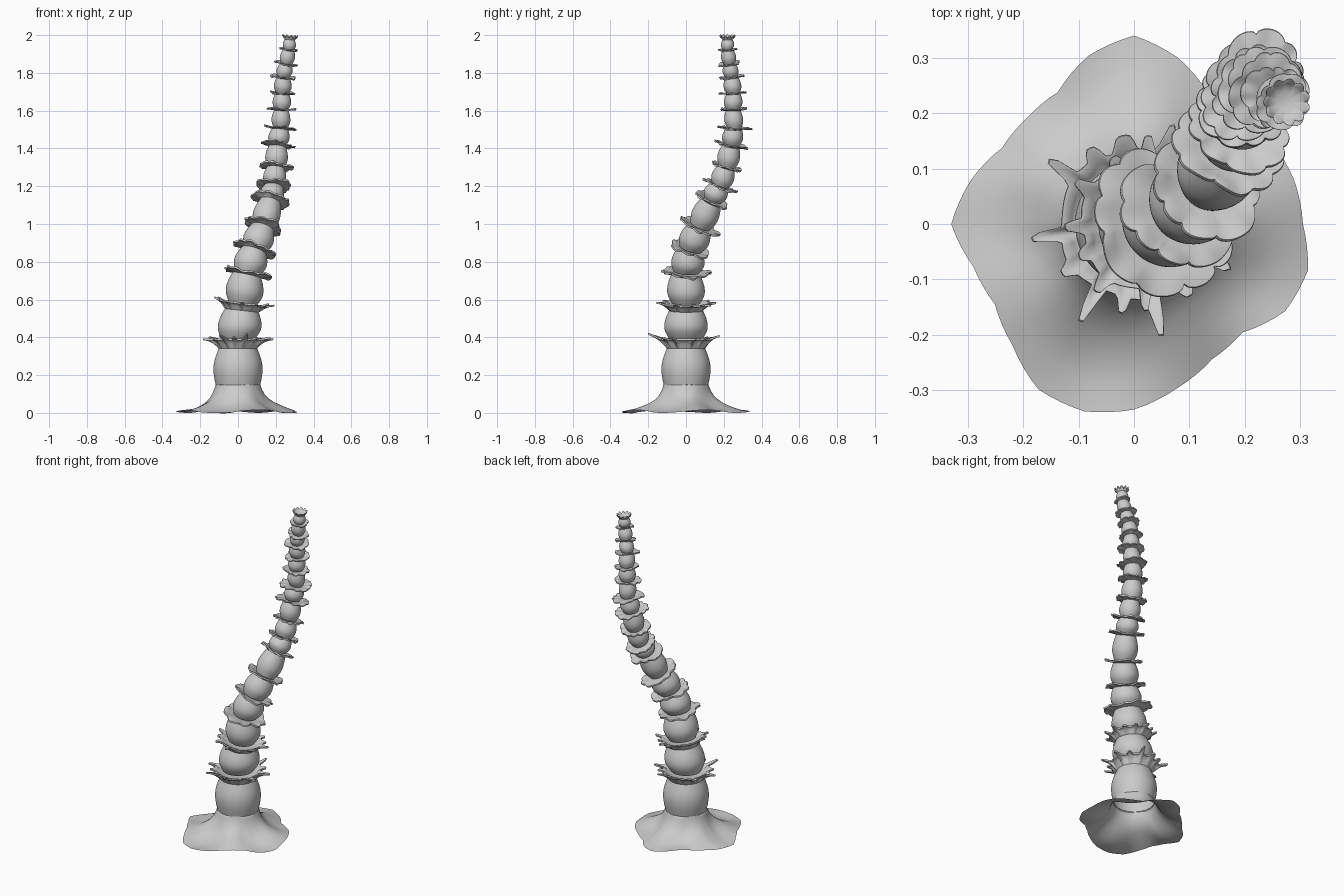
import bpy, math, random
from mathutils import Vector

if "Cube" in bpy.data.objects:
    bpy.data.objects.remove(bpy.data.objects["Cube"])

random.seed(4)
N = 144
TAU = 2 * math.pi

# neck centres along the curved spine, from the base to the tip
PATH = [Vector(p) for p in [
    (0, 0, .145), (0, 0, .39), (.025, 0, .58), (.05, 0, .745), (.09, .025, .87),
    (.135, .075, .99), (.175, .14, 1.13), (.19, .18, 1.205), (.2, .215, 1.305),
    (.21, .24, 1.42), (.225, .255, 1.51), (.23, .25, 1.61), (.235, .25, 1.695),
    (.24, .24, 1.78), (.255, .23, 1.85), (.27, .22, 1.925), (.275, .22, 1.988)]]
BEAD = [.13, .115, .1, .088, .081, .073, .064, .061, .06, .056, .05, .049, .047, .042, .04, .035]
FRILL = [.135, .122, .13, .112, .11, .098, .094, .086, .092, .09, .075, .07, .068, .06, .05, .042]
# spikes on the two lowest collars: angle, extra length, width in degrees
SPIKES = {
    0: [(188, .055, 4), (143, .055, 4), (68, .055, 4), (335, .06, 4), (284, .07, 4),
        (241, .07, 4), (262, .03, 4), (97, .03, 8), (215, .02, 5), (15, .06, 4), (40, .03, 5), (310, .025, 5), (120, .025, 6)],
    1: [(10, .045, 4), (35, .02, 6), (62, .03, 5), (90, .035, 5), (118, .02, 6), (150, .03, 5),
        (182, .035, 5), (205, .02, 6), (232, .03, 5), (268, .04, 4), (300, .025, 6), (335, .035, 5)]}


def loft(name, rings, cap_start=False, cap_end=False):
    n = len(rings[0])
    verts = [v for ring in rings for v in ring]
    faces = [(k * n + j, k * n + (j + 1) % n, (k + 1) * n + (j + 1) % n, (k + 1) * n + j)
             for k in range(len(rings) - 1) for j in range(n)]
    if cap_start:
        faces.append(tuple(reversed(range(n))))
    if cap_end:
        faces.append(tuple(range(len(verts) - n, len(verts))))
    me = bpy.data.meshes.new(name)
    me.from_pydata(verts, [], faces)
    ob = bpy.data.objects.new(name, me)
    bpy.context.collection.objects.link(ob)
    bpy.ops.object.select_all(action='DESELECT')
    ob.select_set(True)
    bpy.context.view_layer.objects.active = ob
    bpy.ops.object.shade_smooth_by_angle(angle=math.radians(45))
    return ob


def tangent(i):
    if i < 2:
        return Vector((0, 0, 1))
    return (PATH[min(i + 1, len(PATH) - 1)] - PATH[i - 1]).normalized()


def edge_profile(i):
    """Collar edge radius and height offset for each angle."""
    R, out = FRILL[i], []
    lobes, ph = random.choice([9, 10, 11]), random.random() * TAU
    ph2, ph3 = random.random() * TAU, random.random() * TAU
    for j in range(N):
        a = TAU * j / N
        if i in SPIKES:
            s = 0
            for deg, length, w in SPIKES[i]:
                d = (math.degrees(a) - deg + 180) % 360 - 180
                s = max(s, length * math.exp(-(d / w) ** 4))
            out.append((R + s + .004 * math.sin(5 * a + ph), s * .45 * (.5 + .5 * math.sin(2 * a + ph2))))
        elif i == len(BEAD) - 1:
            t = abs(math.sin(5.5 * a))          # toothed crown
            out.append((R * (.88 + .14 * t), .012 * t))
        else:
            lobe = abs(math.sin(lobes * a / 2 + .9 * math.sin(2 * a + ph))) ** .5
            r = R * (.88 + .13 * lobe + .07 * math.sin(2 * a + ph2) + .05 * math.sin(3 * a + ph3))
            out.append((r, R * .05 * math.sin(3 * a + ph2) + R * .03 * math.sin(lobes * a / 2 * 2 + ph3)))
    return out


# beads, each flaring at its top into a frilled collar
for i, rb in enumerate(BEAD):
    p0, p1, t0, t1 = PATH[i], PATH[i + 1], tangent(i), tangent(i + 1)
    crown = i == len(BEAD) - 1
    length = (p1 - p0).length

    def ring(f, radius, lift=None):
        c, t = p0.lerp(p1, f), t0.lerp(t1, f).normalized()
        u = Vector((0, 1, 0)).cross(t).normalized()
        v = t.cross(u)
        pts = []
        for j in range(N):
            a = TAU * j / N
            r = radius(j) if callable(radius) else radius
            h = lift(j) if lift else 0
            pts.append(c + u * (r * math.cos(a)) + v * (r * math.sin(a)) + t * h)
        return pts

    edge = edge_profile(i)
    top = .8 if i < 2 or crown else .9
    neck = rb * .8
    rings = []
    for k in range(13):
        s = k / 12
        low = .9 if i == 0 else .76
        w = low + (1 - low) * math.sin(s / .45 * math.pi / 2) if s < .45 else \
            .78 + .22 * math.cos((s - .45) / .55 * math.pi / 2)
        rings.append(ring(s * top, rb * w))
    thick = .006 if i < 8 else .004
    drop = length * (1 - top)
    # underside outward, then back over the top into a shallow dish
    steps = [.15, .35, .6, .85, .97]
    for q in steps:
        rings.append(ring(1, lambda j: neck + (edge[j][0] - neck) * q,
                          lambda j: -thick - (drop - thick) * (1 - q) ** 2.2 + edge[j][1] * q))
    rings.append(ring(1, lambda j: edge[j][0], lambda j: edge[j][1]))
    for q in reversed(steps):
        rings.append(ring(1, lambda j: neck + (edge[j][0] - neck) * q,
                          lambda j: thick * .6 - (drop * .5) * (1 - q) ** 2 + edge[j][1] * q))
    rings.append(ring(1, neck * .6, lambda j: -drop * .6))
    loft("crown_segment" if crown else f"bead_segment_{i + 1}", rings, cap_end=True)

# flared foot: open wavy skirt, outline radius every 15 degrees
FOOT = [.305, .30, .29, .275, .27, .31, .34, .315, .275, .272, .275, .305,
        .33, .30, .29, .31, .345, .35, .335, .306, .282, .277, .315, .325]


def foot_radius(a):
    f = a / TAU * 24
    k = int(f) % 24
    return FOOT[k] + (FOOT[(k + 1) % 24] - FOOT[k]) * (f - int(f))


rings = []
for q, z in [(0, .15), (.02, .148), (.04, .135), (.08, .115), (.15, .09), (.26, .066),
             (.4, .046), (.58, .029), (.78, .016), (1, .008)]:
    pts = []
    for j in range(96):
        a = TAU * j / 96
        R = foot_radius(a)
        r = .115 + (R - .115) * q
        ripple = q * (1 - q) * (.05 * math.sin(5 * a + 1) + (R - .3) * -.6)
        edge_z = .008 * q * math.sin(4 * a)
        pts.append(Vector((r * math.cos(a), r * math.sin(a), z + ripple + edge_z)))
    rings.append(pts)
loft("flared_foot", list(reversed(rings)))
